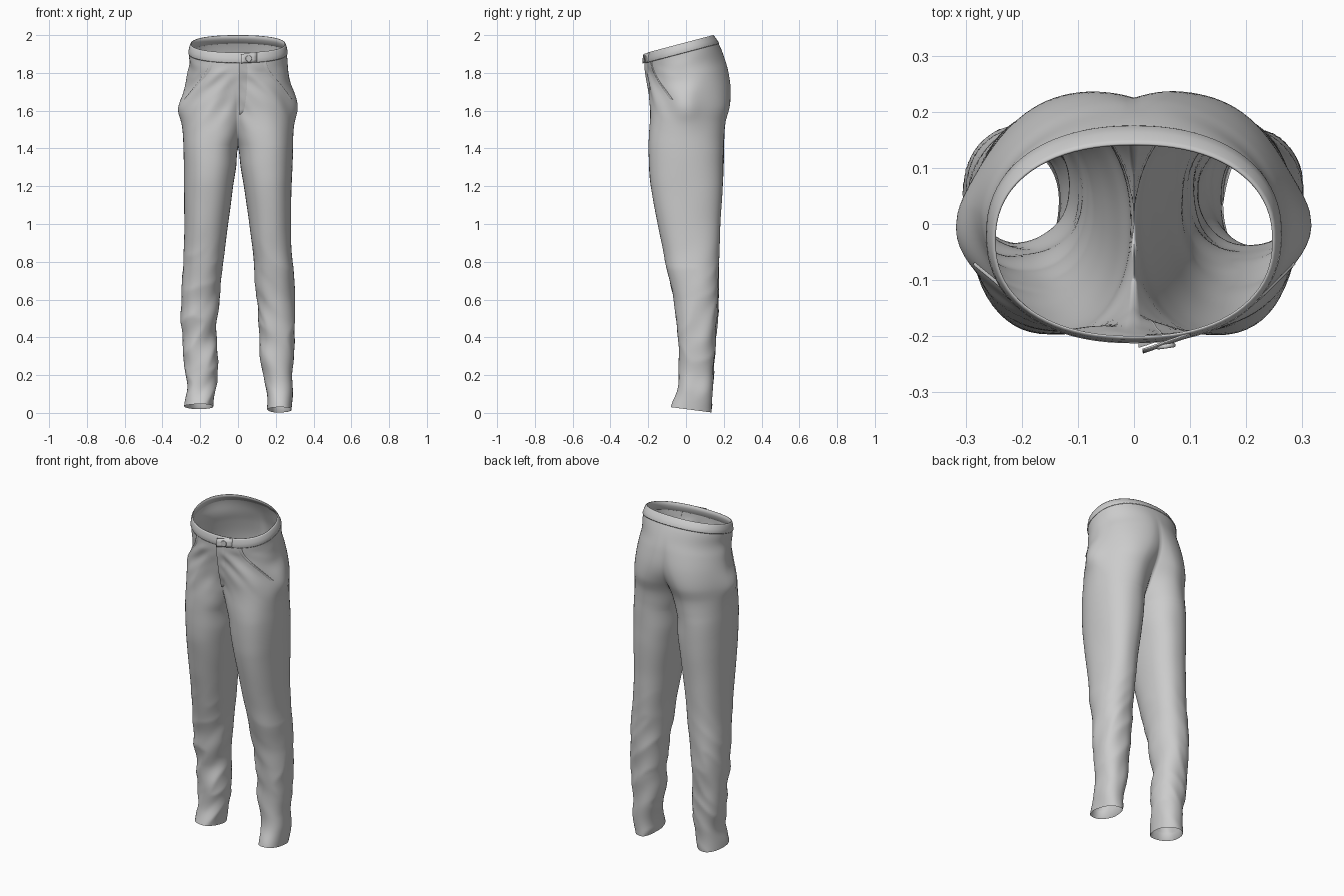
import bpy, bmesh, math
from mathutils import Vector, noise

if "Cube" in bpy.data.objects:
    bpy.data.objects.remove(bpy.data.objects["Cube"])

# Section stations: height, inner x (negative = halves joined at centre), outer x, front y, back y
TORSO = [(1.97, -.247, .247, -.201, .138), (1.93, -.258, .258, -.208, .163),
         (1.89, -.260, .260, -.208, .182), (1.84, -.24, .260, -.204, .202),
         (1.78, -.205, .270, -.197, .222), (1.70, -.15, .280, -.191, .237),
         (1.62, -.085, .287, -.189, .232), (1.54, -.048, .291, -.193, .210),
         (1.46, -.018, .291, -.197, .202), (1.40, .002, .290, -.198, .200)]
RIGHT = [(1.30, .014, .287, -.195, .198), (1.20, .030, .285, -.186, .195),
         (1.00, .060, .280, -.150, .182), (.80, .084, .288, -.108, .175),
         (.68, .092, .299, -.082, .172), (.58, .104, .298, -.063, .168),
         (.40, .118, .304, -.042, .155), (.30, .120, .297, -.040, .150),
         (.20, .138, .290, -.035, .146), (.10, .150, .298, -.045, .138),
         (.00, .158, .284, -.072, .134)]
LEFT = [(1.30, .010, .287, -.195, .198), (1.20, .026, .286, -.186, .195),
        (1.00, .052, .284, -.150, .182), (.80, .078, .288, -.106, .175),
        (.68, .090, .296, -.080, .172), (.55, .105, .302, -.060, .168),
        (.40, .113, .300, -.040, .158), (.30, .110, .290, -.040, .152),
        (.20, .112, .280, -.036, .146), (.10, .118, .272, -.045, .138),
        (.00, .132, .281, -.072, .134)]
TABLE = {1: TORSO + RIGHT, -1: TORSO + LEFT}


def smooth(a, b, v):
    t = max(0, min(1, (v - a) / (b - a)))
    return t * t * (3 - 2 * t)


def power(z, back):
    """Squareness of the section: rounder behind the hips."""
    return 2.25 - (.42 * smooth(1.25, 1.6, z) * (1 - smooth(1.8, 1.93, z)) if back else 0)


def section(side, z):
    """Hermite interpolation of the stations."""
    T = TABLE[side]
    i = 0
    while i < len(T) - 2 and z < T[i + 1][0]:
        i += 1
    p, q = T[i], T[i + 1]
    o, r = T[max(i - 1, 0)], T[min(i + 2, len(T) - 1)]
    h = q[0] - p[0]
    t = (z - p[0]) / h
    out = []
    for k in range(1, 5):
        m0 = (q[k] - o[k]) / (q[0] - o[0]) * h
        m1 = (r[k] - p[k]) / (r[0] - p[0]) * h
        out.append((2*t**3 - 3*t*t + 1) * p[k] + (t**3 - 2*t*t + t) * m0
                   + (3*t*t - 2*t**3) * q[k] + (t**3 - t*t) * m1)
    return out


def spow(v, e):
    return math.copysign(abs(v) ** e, v)


def wrinkle(side, x, y, z):
    """Cloth folds: creases on the shins, pulls at the hips, pocket bulge at the side."""
    s = side * 7.3
    low = 1 - smooth(.5, 1.0, z)
    hip = smooth(1.45, 1.65, z) * (1 - smooth(1.84, 1.9, z)) * (1 - smooth(-.05, .12, y))
    d = z + 1.0 * x - .6 * y
    crease = 1 - 2.2 * abs(noise.noise(Vector((x * 5 + s, y * 5, d * 6.5))))
    soft = noise.noise(Vector((x * 7 + s, y * 7, z * 5)))
    pull = noise.noise(Vector((x * 15 + z * 11 + s, y * 6, z * 5)))
    bulge = 0
    if x > .15:
        bulge = .027 * math.exp(-((y + .005) / .075) ** 2 - ((z - 1.62) / .085) ** 2)
    return low * (.008 * crease - .004 + .007 * soft) + hip * .010 * pull \
        + .003 * soft * (1 - low) * (1 - smooth(1.82, 1.9, z)) + bulge


def limit(side, z, back):
    """Angle where the section meets the centre line."""
    inn, out, _, _ = section(side, z)
    if inn >= 0:
        return math.pi
    ratio = max(0, min(1, (out + inn) / (out - inn)))
    return math.pi - math.acos(ratio ** (power(z, back) / 2))


def point(side, z, a, off=0, folds=True):
    inn, out, yf, yb = section(side, z)
    e = 2 / power(z, a > 0)
    cx, w, yc, b = (inn + out) / 2, (out - inn) / 2, (yf + yb) / 2, (yb - yf) / 2
    dx, dy = w * spow(math.cos(a), e), b * spow(math.sin(a), e)
    x, y = cx + dx, yc + dy
    n = Vector((dx / w**2, dy / b**2)).normalized()
    d = off
    if folds:
        d += wrinkle(side, x, y, z) * smooth(0, .05, x)
    x, y = x + n.x * d * smooth(-.001, .02, x), y + n.y * d
    if x < .003:
        x = 0
    # waist slopes up to the back, hems slope down to the back
    tilt = smooth(1.62, 1.92, z)
    hem = 1 - smooth(0, .3, z)
    zz = z + tilt * (.265 * y - .001) + hem * ((.016 if side > 0 else .034) - .13 * (y - .03))
    return Vector((side * x, y, max(0, zz)))


def front_angle(side, x, z):
    inn, out, _, _ = section(side, z)
    c = (x - (inn + out) / 2) / ((out - inn) / 2)
    return -math.acos(max(-1, min(1, spow(c, power(z, False) / 2))))


def grid_object(name, grids, close_v=False, solid=0):
    bm = bmesh.new()
    for rows in grids:
        vs = [[bm.verts.new(p) for p in row] for row in rows]
        n = len(vs)
        for i in range(n if close_v else n - 1):
            r0, r1 = vs[i], vs[(i + 1) % n]
            for j in range(len(r0) - 1):
                bm.faces.new((r0[j], r0[j + 1], r1[j + 1], r1[j]))
    bmesh.ops.remove_doubles(bm, verts=bm.verts, dist=1e-4)
    bmesh.ops.recalc_face_normals(bm, faces=bm.faces)
    for f in bm.faces:
        f.smooth = True
    me = bpy.data.meshes.new(name)
    bm.to_mesh(me)
    bm.free()
    ob = bpy.data.objects.new(name, me)
    bpy.context.collection.objects.link(ob)
    if solid:
        m = ob.modifiers.new("Thickness", 'SOLIDIFY')
        m.thickness, m.offset = solid, 0


# Trouser body: both halves joined at the seat, open legs and waist
ROWS, COLS = 160, 56
halves = []
for side in (1, -1):
    rows = []
    for i in range(ROWS + 1):
        z = 1.94 * (1 - i / ROWS)
        rows.append([point(side, z, limit(side, z, j > COLS / 2) * (2 * j / COLS - 1))
                     for j in range(COLS + 1)])
    halves.append(rows)
grid_object("trouser_body", halves)

# Waistband: thin strip with a soft lower lip, swept around the waist
profile = [(1.911, -.001), (1.909, .002), (1.914, .004), (1.935, .003), (1.956, .003),
           (1.963, .001), (1.962, -.003), (1.935, -.003)]
bands = [[[point(s, z, math.pi * (j / 40 - .5), o, False) for j in range(41)]
          for z, o in profile] for s in (1, -1)]
grid_object("waistband", bands, close_v=True)

# Overlapping waistband end, lifting away at the centre front
tab = [[point(1, z, front_angle(1, x, z), .002 + .019 * ((.1 - x) / .085) ** 1.5, False)
        for x in (.015, .03, .045, .06, .08, .1)] for z in (1.912, 1.925, 1.94, 1.96)]
grid_object("waistband_end", [tab], solid=.003)

# Fly flap with an open raised edge at the centre, blending into the front
fly = []
for i in range(25):
    z = 1.915 - .335 * i / 24
    wide = .012 + .04 * math.sqrt(max(0, 1 - (i / 24) ** 4))
    fly.append([point(1, z, front_angle(1, .008 + (wide - .008) * k / 6, z),
                      .012 - .013 * (k / 6)) for k in range(7)])
grid_object("fly_flap", [fly])

# Button
c = point(1, 1.935, front_angle(1, .055, 1.935), .013, False)
bpy.ops.mesh.primitive_cylinder_add(vertices=24, radius=.017, depth=.008, location=c,
                                    rotation=(math.pi / 2, 0, math.radians(8)))
button = bpy.context.object
button.name = "button"
bev = button.modifiers.new("Rounded rim", 'BEVEL')
bev.width, bev.segments = .003, 3
bpy.ops.object.shade_smooth_by_angle()

# Slanted pocket edges and narrow hem facings on both sides
for side, label in ((1, "right"), (-1, "left")):
    pocket = []
    for i in range(21):
        t = i / 20
        z, a = 1.91 - .25 * t, -1.0 + .62 * t ** 1.6
        pocket.append([point(side, z, a + k, o)
                       for k, o in ((-.08, 0), (-.02, .004), (0, .004), (.008, -.002))])
    grid_object("pocket_edge_" + label, [pocket])
    hem = [[point(side, z, math.pi * (2 * j / 48 - 1), o) for j in range(49)]
           for z, o in ((0, 0), (.003, -.003), (.045, -.003))]
    grid_object("hem_" + label, [hem])
